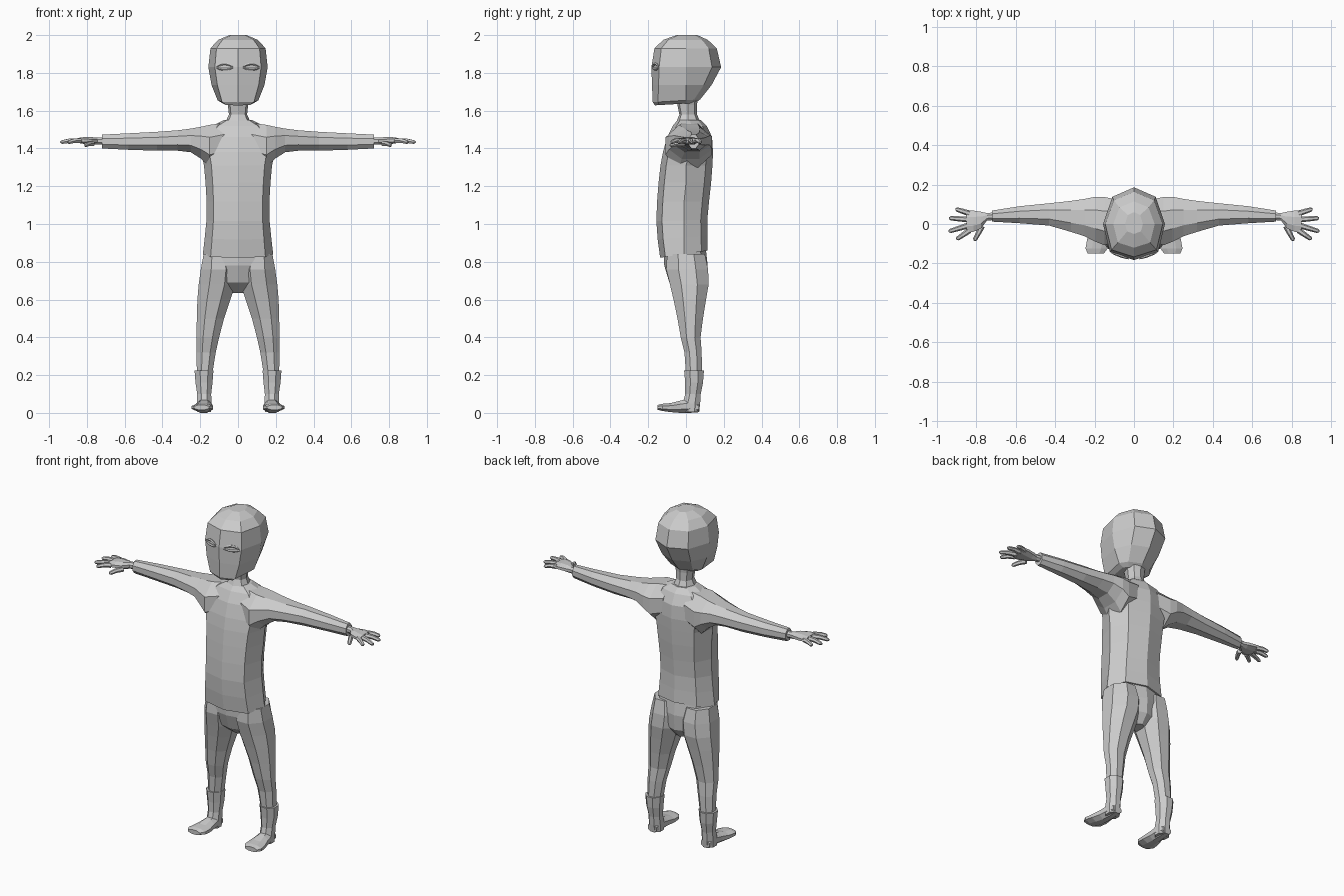
import bpy, bmesh, math
from mathutils import Vector

grey = bpy.data.materials.new("plain grey")
grey.diffuse_color = (0.6, 0.6, 0.6, 1)


def loft(name, rings, mirror=False):
    """Skin a list of equal-length point rings and cap both ends."""
    bm = bmesh.new()
    loops = [[bm.verts.new(p) for p in r] for r in rings]
    n = len(loops[0])
    for a, b in zip(loops, loops[1:]):
        for i in range(n):
            j = (i + 1) % n
            bm.faces.new((a[i], a[j], b[j], b[i]))
    bm.faces.new(loops[0])
    bm.faces.new(loops[-1])
    bmesh.ops.recalc_face_normals(bm, faces=bm.faces)
    me = bpy.data.meshes.new(name)
    bm.to_mesh(me)
    bm.free()
    me.materials.append(grey)
    ob = bpy.data.objects.new(name, me)
    bpy.context.collection.objects.link(ob)
    if mirror:
        ob.modifiers.new("mirror", 'MIRROR').use_mirror_merge = False
    return ob


def body_ring(z, w, yf, yb, tilt=0.0, mid=0.0):
    """Symmetric eight-sided section with a broad front and a ridge at the centre."""
    d = yb - yf
    half = [(0, yf), (.78 * w, yf + .11 * d), (w, mid), (.7 * w, yb - .13 * d), (0, yb)]
    pts = half + [(-x, y) for x, y in half[3:0:-1]]
    return [Vector((x, y, z + tilt * y)) for x, y in pts]


def oval(a0, a1, b0, b1, n=8):
    """Points of an oval filling the given bounds."""
    k = 1 / math.cos(math.pi / n)
    return [((a0 + a1) / 2 + (a1 - a0) / 2 * k * math.cos(t),
             (b0 + b1) / 2 + (b1 - b0) / 2 * k * math.sin(t))
            for t in (2 * math.pi * (i + .5) / n for i in range(n))]


def leg_ring(z, x0, x1, y0, y1):
    return [Vector((x, y, z)) for x, y in oval(x0, x1, y0, y1)]


def arm_ring(x, y0, y1, z0, z1):
    return [Vector((x, y, z)) for y, z in oval(y0, y1, z0, z1)]


def foot_ring(y, x0, x1, z0, z1):
    return [Vector((x, y, z)) for x, z in oval(x0, x1, z0, z1)]


def tube(name, pts, radii, n=6):
    """Round limb through the points, mirrored to the other side."""
    pts = [Vector(p) for p in pts]
    rings = []
    for i, p in enumerate(pts):
        d = (pts[min(i + 1, len(pts) - 1)] - pts[max(i - 1, 0)]).normalized()
        u = d.cross(Vector((0, 0, 1))).normalized()
        v = u.cross(d)
        rings.append([p + radii[i] * (u * math.cos(t) + v * math.sin(t))
                      for t in (2 * math.pi * k / n for k in range(n))])
    return loft(name, rings, True)


# head
loft("head", [body_ring(*r) for r in [
    (1.638, .08, -.165, .05, .06), (1.655, .108, -.176, .075, .06),
    (1.735, .14, -.18, .135), (1.83, .157, -.183, .186),
    (1.93, .146, -.167, .163), (1.975, .105, -.12, .115), (2.0, .045, -.05, .06)]])

# neck
loft("neck", [body_ring(z, w, a, b, 0, .01) for z, w, a, b in [
    (1.68, .062, -.05, .065), (1.63, .054, -.045, .058),
    (1.58, .048, -.035, .058), (1.52, .075, -.06, .085)]])

# shirt body, hem rising towards the back
loft("shirt", [body_ring(*r) for r in [
    (.842, .186, -.137, .115, .15, -.01), (.93, .176, -.15, .113, .08, -.01),
    (1.02, .167, -.157, .113, .03, -.01), (1.12, .166, -.153, .122, 0, -.01),
    (1.22, .172, -.145, .133, 0, 0), (1.31, .18, -.135, .14, 0, 0),
    (1.38, .195, -.122, .143, 0, .02), (1.46, .185, -.1, .138, 0, .03),
    (1.52, .135, -.07, .11, 0, .03), (1.55, .075, -.045, .08, 0, .02)]])

# sleeves
loft("sleeve", [arm_ring(*r) for r in [
    (.07, -.08, .12, 1.33, 1.535), (.15, -.108, .137, 1.30, 1.525),
    (.195, -.09, .138, 1.345, 1.515), (.25, -.062, .127, 1.38, 1.505),
    (.32, -.04, .117, 1.388, 1.496), (.43, -.008, .105, 1.388, 1.488),
    (.58, .004, .09, 1.393, 1.48), (.72, .012, .068, 1.4, 1.473)]], True)

# hands
loft("palm", [arm_ring(*r) for r in [
    (.70, .02, .06, 1.42, 1.458), (.745, .018, .055, 1.42, 1.457),
    (.775, -.022, .062, 1.42, 1.46), (.815, -.04, .068, 1.424, 1.46),
    (.85, -.045, .068, 1.43, 1.455)]], True)
for label, base, tip in [
        ("little", (.835, .054), (.905, .076)), ("ring", (.842, .023), (.938, .03)),
        ("middle", (.842, -.008), (.94, -.038)), ("index", (.835, -.033), (.9, -.078)),
        ("thumb", (.77, -.01), (.81, -.085))]:
    z = 1.425 if label == "thumb" else 1.441
    b, t = Vector((*base, z)), Vector((*tip, z - .008))
    tube(label + "_finger", [b, b.lerp(t, .5) + Vector((0, 0, .004)), b.lerp(t, .9), t],
         [.015, .013, .011, .005])

# trousers: hips and legs
loft("hips", [body_ring(*r) for r in [
    (.87, .172, -.12, .105), (.78, .188, -.115, .115),
    (.69, .11, -.088, .112), (.635, .035, -.02, .07)]])
loft("trouser_leg", [leg_ring(*r) for r in [
    (.84, .03, .182, -.1, .1), (.76, .008, .197, -.105, .117),
    (.68, .015, .208, -.085, .12), (.6, .04, .215, -.066, .106),
    (.5, .074, .218, -.045, .09), (.4, .1, .22, -.028, .077),
    (.32, .118, .219, -.008, .083), (.2, .137, .218, 0, .085)]], True)

# boots
loft("boot_shaft", [leg_ring(*r) for r in [
    (.225, .13, .23, -.01, .095), (.16, .135, .225, -.004, .09),
    (.1, .142, .216, -.004, .078), (.05, .14, .217, -.018, .075),
    (.005, .142, .215, -.015, .07)]], True)
loft("foot", [foot_ring(*r) for r in [
    (.07, .15, .208, .004, .05), (.02, .14, .217, 0, .075),
    (-.03, .138, .224, 0, .065), (-.08, .132, .238, .004, .052),
    (-.125, .134, .246, .01, .048), (-.15, .153, .234, .016, .042)]], True)

# eyelids following the slanted face planes
for label, dz, bow in [("upper_eyelid", .008, .014), ("lower_eyelid", 0, -.008)]:
    pts = []
    for i in range(6):
        s = i / 5
        x = .028 + .085 * s
        pts.append((x, -.186 + .355 * x, 1.826 + dz + bow * math.sin(math.pi * s)))
    tube(label, pts, [.003, .006, .007, .007, .006, .003], 5)
